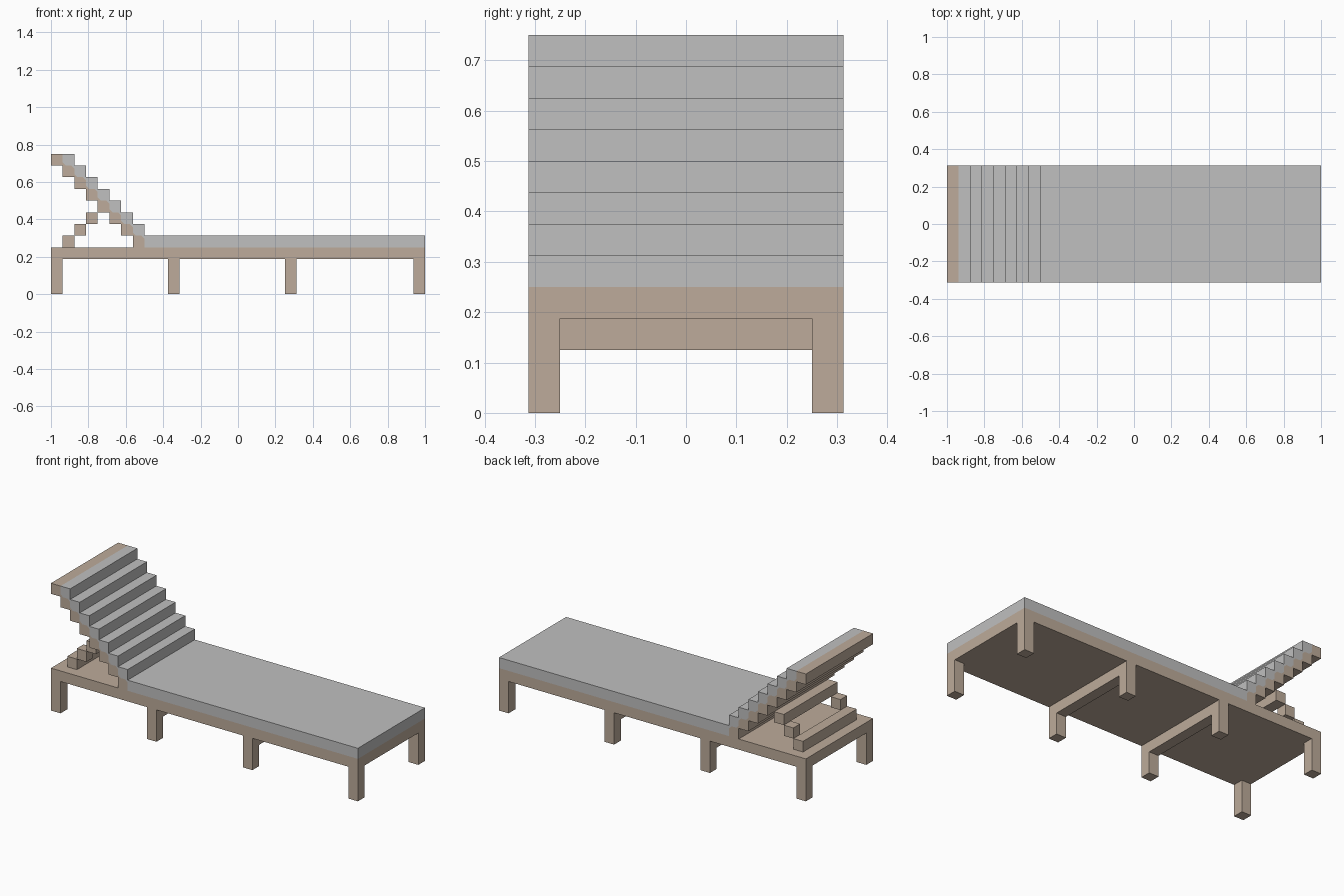
import bpy
import bmesh

U = 1 / 16          # grid step of the blocky style
HALF = 5            # half width in steps

cube = bpy.data.objects.get("Cube")
if cube:
    bpy.data.objects.remove(cube, do_unlink=True)


def material(name, rgb):
    m = bpy.data.materials.new(name)
    m.use_nodes = True
    m.diffuse_color = (*rgb, 1)
    bsdf = next(n for n in m.node_tree.nodes if n.type == "BSDF_PRINCIPLED")
    bsdf.inputs["Base Color"].default_value = (*rgb, 1)
    bsdf.inputs["Roughness"].default_value = 0.9
    return m


WOOD = material("pale wood", (0.51, 0.41, 0.325))
FABRIC = material("grey fabric", (0.525, 0.525, 0.525))


def extrude(name, profile, y0, y1, mat):
    """Extrude an x/z outline, given in grid steps, from y0 to y1."""
    bm = bmesh.new()
    face = bm.faces.new([bm.verts.new(((x - 16) * U, y0 * U, z * U)) for x, z in profile])
    new = bmesh.ops.extrude_face_region(bm, geom=[face])["geom"]
    verts = [v for v in new if isinstance(v, bmesh.types.BMVert)]
    bmesh.ops.translate(bm, verts=verts, vec=(0, (y1 - y0) * U, 0))
    bmesh.ops.recalc_face_normals(bm, faces=bm.faces)
    mesh = bpy.data.meshes.new(name)
    bm.to_mesh(mesh)
    bm.free()
    mesh.materials.append(mat)
    obj = bpy.data.objects.new(name, mesh)
    bpy.context.collection.objects.link(obj)
    return obj


def block(name, x0, x1, y0, y1, z0, z1, mat=WOOD):
    return extrude(name, [(x0, z0), (x1, z0), (x1, z1), (x0, z1)], y0, y1, mat)


# Deck, four pairs of legs and two cross rails
block("deck", 0, 32, -HALF, HALF, 3, 4)
for i, x in enumerate((0, 10, 20, 31), 1):
    block(f"front_leg_{i}", x, x + 1, -HALF, 1 - HALF, 0, 3)
    block(f"back_leg_{i}", x, x + 1, HALF - 1, HALF, 0, 3)
for i, x in enumerate((10, 20), 1):
    block(f"cross_rail_{i}", x, x + 1, 1 - HALF, HALF - 1, 2, 3)

# Softened stepped seam between the backrest frame and the cushion
B = 0.25
seam = [(1, 12)]
for c in range(1, 8):
    z = 12 - c
    seam += [(c, z + B), (c + B, z), (c + 1 - B, z), (c + 1, z - B)]
seam.append((8, 4))

# Stepped wooden backrest frame
under = []
for c in range(7, -1, -1):
    under += [(c + 1, 11 - c), (c, 11 - c)]
extrude("backrest_frame", seam + under[1:] + [(0, 12)], -HALF, HALF, WOOD)

# One cushion over the seat and up the backrest
over = [(32, 4), (32, 5)]
for c in range(8, 1, -1):
    over += [(c, 13 - c), (c, 14 - c)]
extrude("cushion", seam + over, -HALF, HALF, FABRIC)

# Prop under the backrest: two bars joined by short end blocks
block("prop_lower_bar", 1, 2, -4, 4, 4, 5)
block("prop_upper_bar", 3, 4, -4, 4, 6, 7)
block("prop_front_link", 2, 3, -4, -3, 5, 6)
block("prop_back_link", 2, 3, 3, 4, 5, 6)
